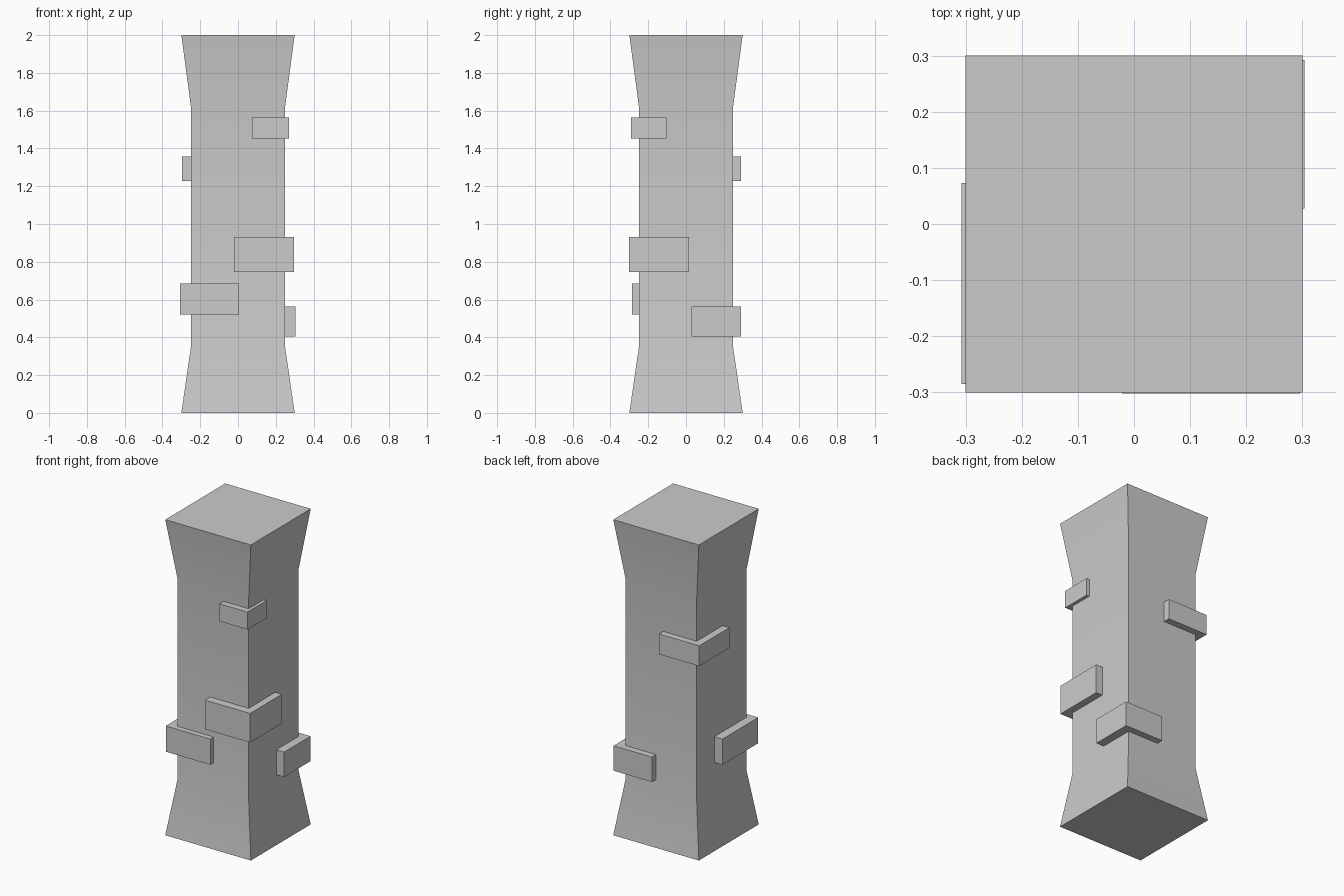
import bpy
import bmesh
import math

if "Cube" in bpy.data.objects:
    bpy.data.objects.remove(bpy.data.objects["Cube"])


def make_object(name, bm):
    bmesh.ops.recalc_face_normals(bm, faces=bm.faces[:])
    mesh = bpy.data.meshes.new(name)
    bm.to_mesh(mesh)
    bm.free()
    obj = bpy.data.objects.new(name, mesh)
    bpy.context.collection.objects.link(obj)
    return obj


# Square column, flared at base and top: (half width, height)
profile = [(0.30, 0.0), (0.25, 0.345), (0.25, 1.625), (0.30, 2.0)]
bm = bmesh.new()
rings = [[bm.verts.new((sx * h, sy * h, z))
          for sx, sy in ((-1, -1), (1, -1), (1, 1), (-1, 1))]
         for h, z in profile]
for low, high in zip(rings, rings[1:]):
    for i in range(4):
        j = (i + 1) % 4
        bm.faces.new((low[i], low[j], high[j], high[i]))
bm.faces.new(rings[0][::-1])
bm.faces.new(rings[-1])
column = make_object("column", bm)

# Soft shading along the flare, hard vertical corners
bpy.context.view_layer.objects.active = column
column.select_set(True)
bpy.ops.object.shade_smooth_by_angle(angle=math.radians(30))


# Corner bricks standing out of the column: x, y and z ranges
def brick(name, xr, yr, zr):
    bm = bmesh.new()
    bmesh.ops.create_cube(bm, size=1.0)
    for v in bm.verts:
        v.co = [(r[0] + r[1]) / 2 + c * (r[1] - r[0])
                for c, r in zip(v.co, (xr, yr, zr))]
    return make_object(name, bm)


brick("brick_front_right_upper", (0.073, 0.27), (-0.29, -0.10), (1.452, 1.563))
brick("brick_back_left", (-0.297, -0.015), (-0.01, 0.292), (1.228, 1.357))
brick("brick_front_right_lower", (-0.021, 0.296), (-0.302, 0.017), (0.747, 0.932))
brick("brick_front_left", (-0.307, 0.005), (-0.285, 0.073), (0.522, 0.685))
brick("brick_back_right", (0.035, 0.304), (0.028, 0.292), (0.405, 0.563))
